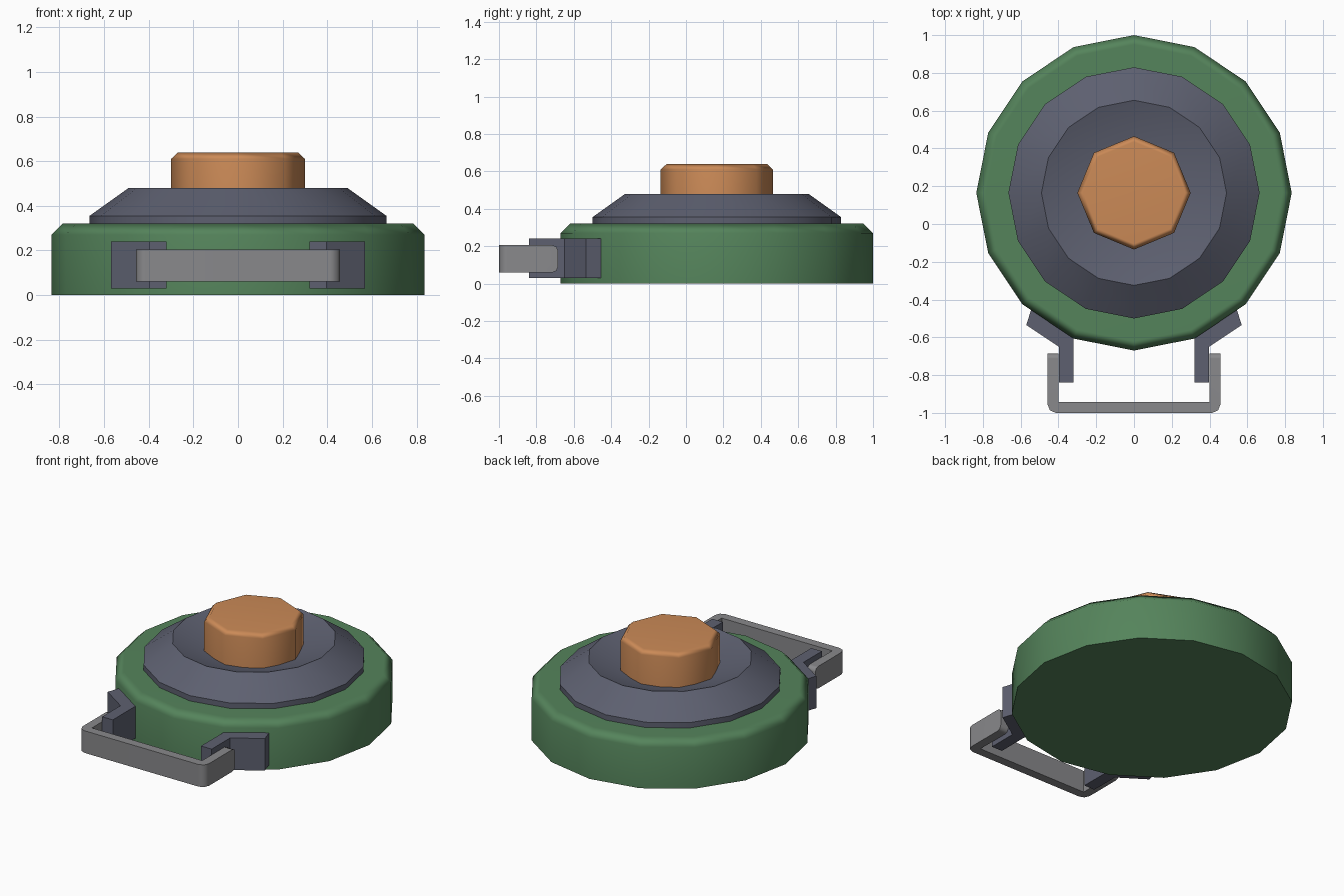
import bpy, bmesh, math

if "Cube" in bpy.data.objects:
    bpy.data.objects.remove(bpy.data.objects["Cube"])

CY = 0.165  # centre of the round body in y


def material(name, rgb):
    m = bpy.data.materials.new(name)
    m.diffuse_color = (*rgb, 1)
    m.use_nodes = True
    m.node_tree.nodes["Principled BSDF"].inputs["Base Color"].default_value = m.diffuse_color
    return m


GREEN = material("green", (0.09, 0.23, 0.105))
SLATE = material("slate", (0.11, 0.117, 0.162))
ORANGE = material("orange", (0.60, 0.255, 0.095))
GREY = material("grey", (0.25, 0.25, 0.26))


def finish(name, bm, mat, angle=None):
    bmesh.ops.recalc_face_normals(bm, faces=bm.faces)
    me = bpy.data.meshes.new(name)
    bm.to_mesh(me)
    bm.free()
    me.materials.append(mat)
    ob = bpy.data.objects.new(name, me)
    bpy.context.collection.objects.link(ob)
    if angle:
        bpy.ops.object.select_all(action='DESELECT')
        ob.select_set(True)
        bpy.context.view_layer.objects.active = ob
        bpy.ops.object.shade_smooth_by_angle(angle=math.radians(angle))
        wn = ob.modifiers.new("weighted", 'WEIGHTED_NORMAL')
        wn.keep_sharp = True
    return ob


def lathe(name, profile, sides, mat, angle):
    """Spin (radius, z) points around the body axis; radius 0 closes to a point."""
    bm = bmesh.new()
    rings = []
    for r, z in profile:
        if r == 0:
            rings.append([bm.verts.new((0, CY, z))] * sides)
        else:
            rings.append([bm.verts.new((r * math.sin(2 * math.pi * i / sides),
                                        CY + r * math.cos(2 * math.pi * i / sides), z))
                          for i in range(sides)])
    for a, b in zip(rings, rings[1:]):
        for i in range(sides):
            j = (i + 1) % sides
            bm.faces.new(dict.fromkeys((a[i], a[j], b[j], b[i])))
    for ring in (rings[0], rings[-1]):
        if ring[0] is not ring[1]:
            bm.faces.new(ring)
    return finish(name, bm, mat, angle)


def prism(points, z0, z1):
    bm = bmesh.new()
    face = bm.faces.new([bm.verts.new((x, y, z0)) for x, y in points])
    ext = bmesh.ops.extrude_face_region(bm, geom=[face])
    for v in ext["geom"]:
        if isinstance(v, bmesh.types.BMVert):
            v.co.z = z1
    return bm


# round body, dished collar and octagonal button
lathe("body", [(0.835, 0), (0.835, 0.27), (0.785, 0.32)], 16, GREEN, 50)
lathe("collar", [(0.665, 0.315), (0.665, 0.355), (0.49, 0.48), (0, 0.32)], 16, SLATE, 30)
lathe("button", [(0.30, 0.34), (0.30, 0.61), (0.27, 0.638)], 8, ORANGE, 50)

# two bent brackets hugging the body
bracket = [(0.32, -0.84), (0.397, -0.84), (0.397, -0.65), (0.57, -0.535),
           (0.545, -0.455), (0.32, -0.605)]
for side, label in ((1, "right"), (-1, "left")):
    finish(label + "_bracket", prism([(side * x, y) for x, y in bracket], 0.03, 0.24), SLATE)

# U-shaped handle: rounded outer corners, chamfered arm ends
W, T, F, B = 0.458, 0.058, -1.0, -0.685
bm = prism([(-W, B), (-W, F), (W, F), (W, B), (W - T, B), (W - T, F + T),
            (T - W, F + T), (T - W, B)], 0.06, 0.205)


def mids(e):
    return (e.verts[0].co + e.verts[1].co) / 2


corners = [e for e in bm.edges if mids(e).y < F + 0.001 and abs(mids(e).x) > W - 0.001]
bmesh.ops.bevel(bm, geom=corners, offset=0.045, segments=2, profile=0.5, affect='EDGES')
ends = [e for e in bm.edges if mids(e).y > B - 0.001
        and abs(e.verts[0].co.z - e.verts[1].co.z) < 0.001]
bmesh.ops.bevel(bm, geom=ends, offset=0.028, segments=2, profile=0.5, affect='EDGES')
finish("handle", bm, GREY, 50)
